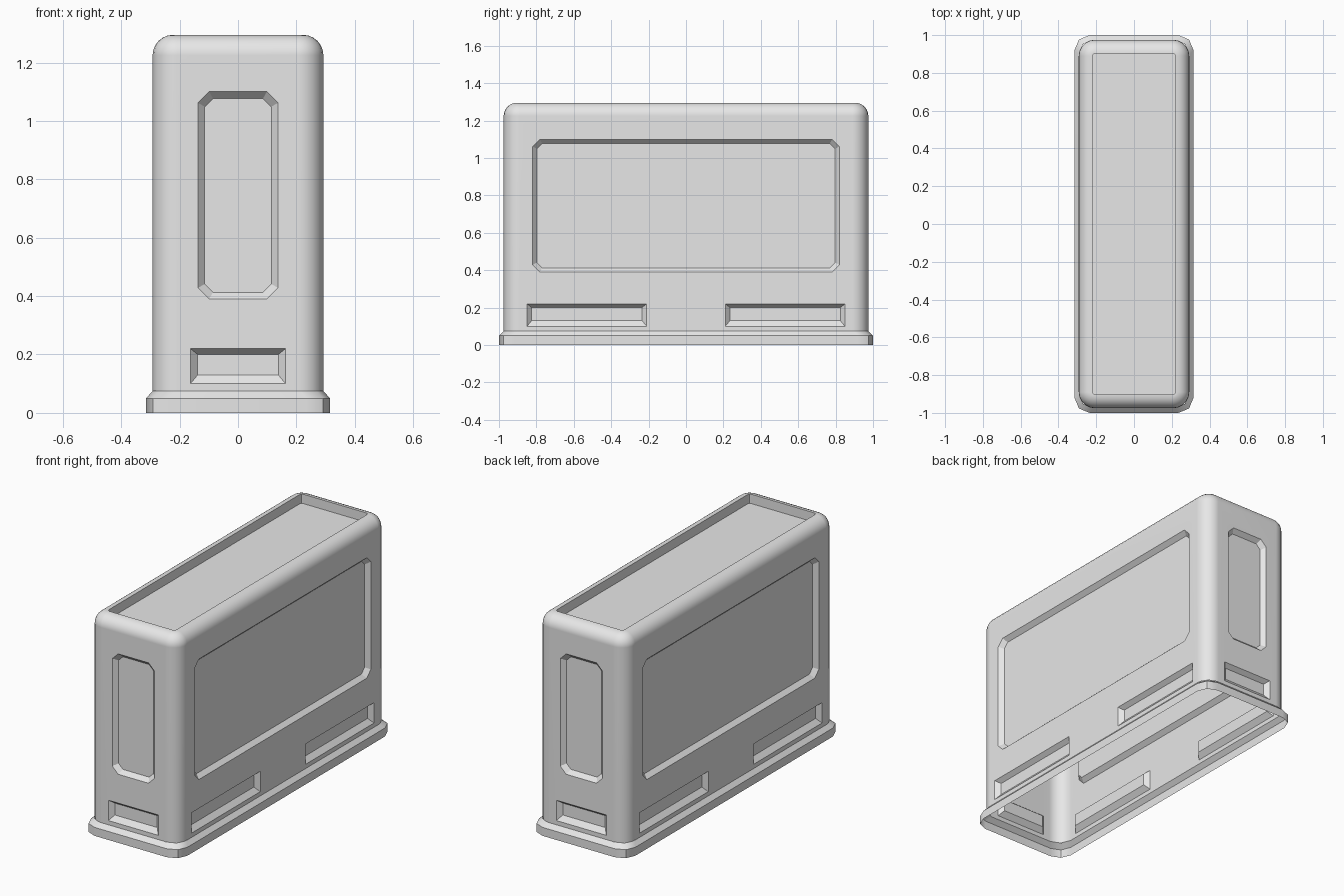
import bpy, bmesh
from math import pi, sin, cos, radians
from mathutils import Matrix, Vector

HX, HY, TOP = 0.2925, 0.975, 1.295      # body half sizes and height
LIP, CORNER, FILLET = 0.075, 0.085, 0.07
DEPTH = 0.025                           # depth of wall recesses

if "Cube" in bpy.data.objects:
    bpy.data.objects.remove(bpy.data.objects["Cube"])

grey = bpy.data.materials.new("plain_grey")
grey.use_nodes = True
colour = (0.8, 0.8, 0.8, 1)
grey.diffuse_color = colour
grey.node_tree.nodes["Principled BSDF"].inputs["Base Color"].default_value = colour


def rounded_ring(hx, hy, z, r, segs):
    """Rounded rectangle, counter-clockwise seen from above."""
    ring = []
    for q, (sx, sy) in enumerate([(1, 1), (-1, 1), (-1, -1), (1, -1)]):
        for i in range(segs + 1):
            a = (q + i / segs) * pi / 2
            ring.append(Vector((sx * (hx - r) + r * cos(a), sy * (hy - r) + r * sin(a), z)))
    return ring


def loft(bm, rings, caps=True):
    """Skin a stack of equal rings, with optional end caps."""
    rows = [[bm.verts.new(p) for p in ring] for ring in rings]
    n = len(rows[0])
    faces = [bm.faces.new((a[i], a[(i + 1) % n], b[(i + 1) % n], b[i]))
             for a, b in zip(rows, rows[1:]) for i in range(n)]
    if caps:
        faces += [bm.faces.new(rows[0][::-1]), bm.faces.new(rows[-1])]
        bmesh.ops.recalc_face_normals(bm, faces=faces)


def make_object(name, bm):
    mesh = bpy.data.meshes.new(name)
    bm.to_mesh(mesh)
    bm.free()
    mesh.materials.append(grey)
    obj = bpy.data.objects.new(name, mesh)
    bpy.context.collection.objects.link(obj)
    return obj


def soften(obj):
    obj.data.shade_smooth()
    obj.data.set_sharp_from_angle(angle=radians(30))
    obj.modifiers.new("even_shading", "WEIGHTED_NORMAL").keep_sharp = True


def wall_recess(bm, turn, half, u, v, size_u, size_v, side, top, bottom, chamfer):
    """Tapered cutter pressed into the wall reached by `turn` quarter turns."""
    spin = Matrix.Rotation(turn * pi / 2, 3, 'Z')
    rings = []
    for t in (-0.5, 1):                 # start outside the wall, end at the floor
        u0, u1 = u - size_u + side * t, u + size_u - side * t
        v0, v1 = v - size_v + bottom * t, v + size_v - top * t
        c = chamfer * (1 - 0.25 * t)
        if c:
            outline = [(u0 + c, v0), (u1 - c, v0), (u1, v0 + c), (u1, v1 - c),
                       (u1 - c, v1), (u0 + c, v1), (u0, v1 - c), (u0, v0 + c)]
        else:
            outline = [(u0, v0), (u1, v0), (u1, v1), (u0, v1)]
        rings.append([spin @ Vector((a, DEPTH * t - half, b)) for a, b in outline])
    loft(bm, rings)


# Body: straight walls rising into a rounded top edge
bm = bmesh.new()
rings = [rounded_ring(HX, HY, LIP, CORNER, 5)]
for i in range(7):
    a = i / 6 * pi / 2
    inset = FILLET * (1 - cos(a))
    rings.append(rounded_ring(HX - inset, HY - inset, TOP - FILLET * (1 - sin(a)),
                              CORNER - inset, 5))
loft(bm, rings)
body = make_object("body_shell", bm)

# Cutters: large panels and low vents on every wall, and the sunken top
bm = bmesh.new()
for turn in (0, 2):
    wall_recess(bm, turn, HY, 0, 0.745, 0.137, 0.355, 0.023, 0.023, 0.023, 0.038)
    wall_recess(bm, turn, HY, 0, 0.16, 0.163, 0.06, 0.025, 0.02, 0.03, 0)
for turn in (1, 3):
    wall_recess(bm, turn, HX, 0, 0.745, 0.82, 0.355, 0.023, 0.023, 0.023, 0.038)
    for s in (-1, 1):
        wall_recess(bm, turn, HX, s * 0.53, 0.16, 0.32, 0.06, 0.025, 0.02, 0.03, 0)
loft(bm, [rounded_ring(0.22, 0.9025, z, 0.015, 2) for z in (TOP - 0.055, TOP + 0.05)])
cutter = make_object("recess_cutter", bm)

cut = body.modifiers.new("recesses", "BOOLEAN")
cut.object, cut.operation, cut.solver = cutter, "DIFFERENCE", "EXACT"
graph = bpy.context.evaluated_depsgraph_get()
carved = bpy.data.meshes.new_from_object(body.evaluated_get(graph))
body.modifiers.clear()
body.data = carved
bpy.data.objects.remove(cutter)

# Open the underside of the body
bm = bmesh.new()
bm.from_mesh(carved)
under = [f for f in bm.faces if f.normal.z < -0.9 and f.calc_center_median().z < LIP + 0.01]
bmesh.ops.delete(bm, geom=under, context="FACES")
bm.to_mesh(carved)
bm.free()
soften(body)

# Base skirt: upright band with a sloped shoulder, open below
bm = bmesh.new()
loft(bm, [rounded_ring(0.315, 1.0, 0, 0.08, 2),
          rounded_ring(0.315, 1.0, 0.05, 0.08, 2),
          rounded_ring(HX, HY, LIP, 0.08, 2)], caps=False)
soften(make_object("base_skirt", bm))
